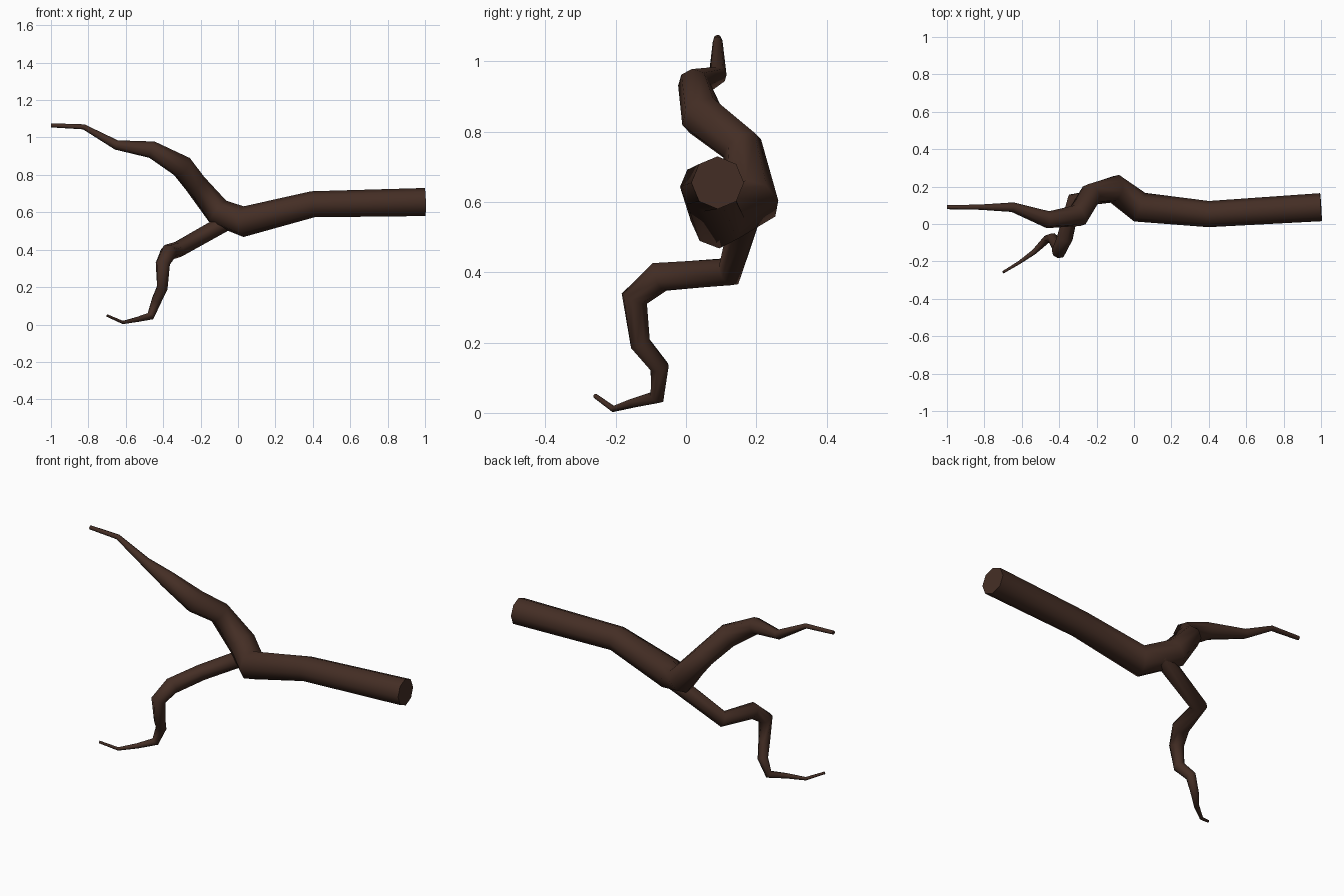
import bpy, bmesh, math
from mathutils import Vector

cube = bpy.data.objects.get("Cube")
if cube:
    bpy.data.objects.remove(cube, do_unlink=True)

BARK = (0.058, 0.027, 0.018, 1.0)
bark = bpy.data.materials.new("dark_brown_bark")
bark.use_nodes = True
bark.diffuse_color = BARK
bsdf = bark.node_tree.nodes["Principled BSDF"]
bsdf.inputs["Base Color"].default_value = BARK
bsdf.inputs["Roughness"].default_value = 0.9

SIDES = 8


def limb(name, path):
    """Tapered eight-sided tube through (x, y, z, radius) points."""
    pts = [Vector(p[:3]) for p in path]
    bm = bmesh.new()
    rings = []
    side = Vector((0, 0, 1))
    for i, (p, row) in enumerate(zip(pts, path)):
        before = (p - pts[i - 1]).normalized() if i else Vector()
        after = (pts[i + 1] - p).normalized() if i < len(pts) - 1 else Vector()
        tangent = (before + after).normalized()
        # carry the ring direction along the path so the tube does not twist
        side = (side - tangent * side.dot(tangent)).normalized()
        other = tangent.cross(side)
        ring = []
        for k in range(SIDES):
            a = math.tau * k / SIDES
            ring.append(bm.verts.new(p + row[3] * (side * math.cos(a) + other * math.sin(a))))
        rings.append(ring)
    for r0, r1 in zip(rings, rings[1:]):
        for k in range(SIDES):
            n = (k + 1) % SIDES
            bm.faces.new((r0[k], r0[n], r1[n], r1[k]))
    bm.faces.new(rings[0])
    bm.faces.new(rings[-1])
    bmesh.ops.recalc_face_normals(bm, faces=bm.faces)
    mesh = bpy.data.meshes.new(name)
    bm.to_mesh(mesh)
    bm.free()
    mesh.materials.append(bark)
    obj = bpy.data.objects.new(name, mesh)
    bpy.context.collection.objects.link(obj)
    bpy.ops.object.select_all(action='DESELECT')
    obj.select_set(True)
    bpy.context.view_layer.objects.active = obj
    bpy.ops.object.shade_smooth_by_angle(angle=math.radians(65))
    return obj


# Thick bough that bends upward into a thin tip
limb("main_branch", [
    (1.0, 0.09, 0.655, 0.075),
    (0.4, 0.053, 0.643, 0.07),
    (0.03, 0.09, 0.55, 0.082),
    (-0.105, 0.19, 0.6, 0.077),
    (-0.23, 0.16, 0.755, 0.06),
    (-0.3, 0.045, 0.845, 0.063),
    (-0.46, 0.023, 0.935, 0.046),
    (-0.65, 0.09, 0.96, 0.026),
    (-0.825, 0.09, 1.057, 0.014),
    (-1.0, 0.09, 1.065, 0.011),
])

# Thinner crooked branch that hangs down from the fork
limb("lower_branch", [
    (-0.04, 0.17, 0.56, 0.045),
    (-0.32, 0.125, 0.402, 0.043),
    (-0.37, -0.075, 0.387, 0.045),
    (-0.402, -0.147, 0.325, 0.039),
    (-0.405, -0.13, 0.197, 0.031),
    (-0.435, -0.075, 0.13, 0.028),
    (-0.467, -0.082, 0.045, 0.022),
    (-0.535, -0.15, 0.028, 0.014),
    (-0.615, -0.207, 0.011, 0.009),
    (-0.7, -0.258, 0.048, 0.007),
])
